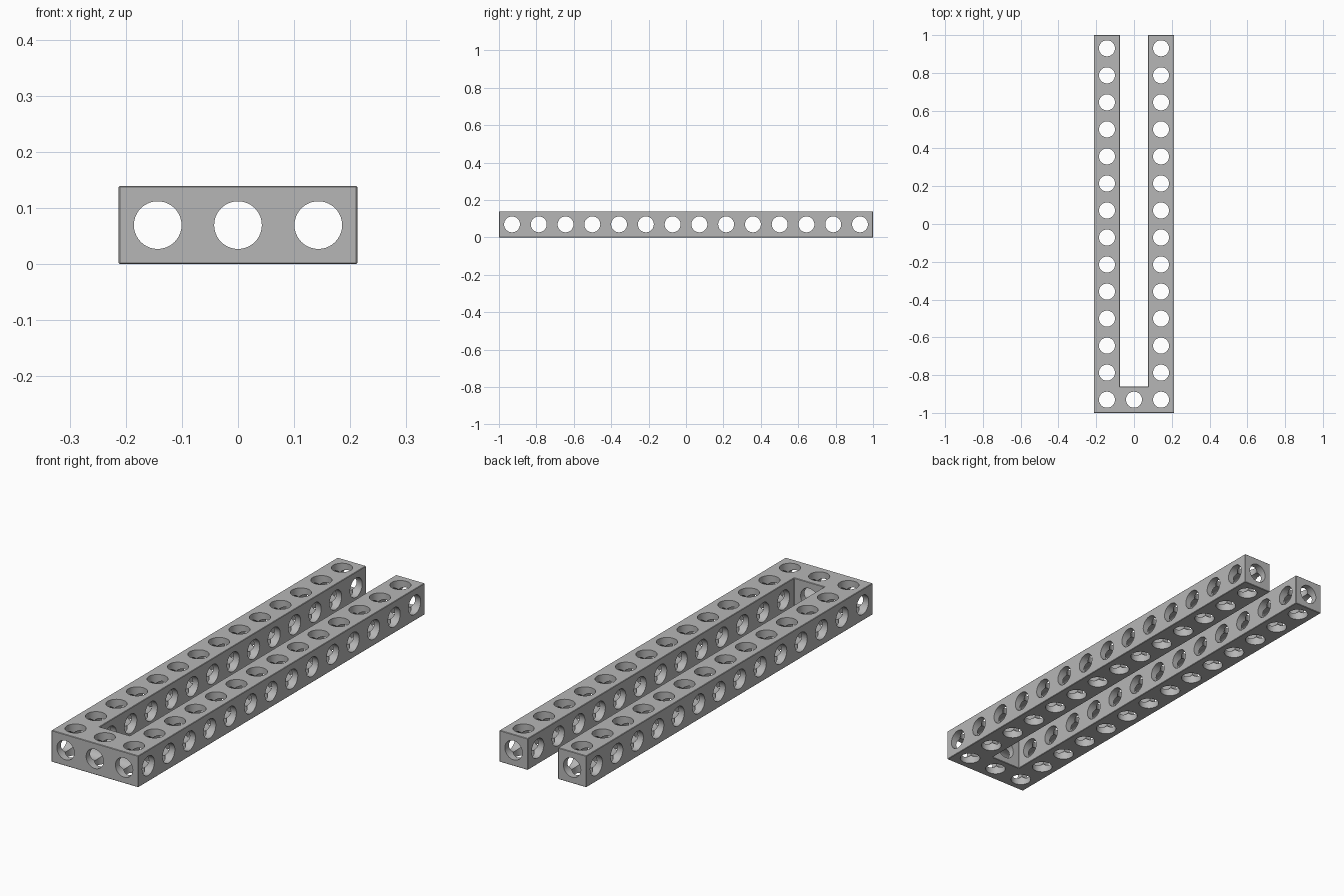
import bpy
import bmesh
from math import pi
from mathutils import Matrix, Vector

PITCH = 0.1431      # hole spacing
T = 0.139           # beam thickness
R = 0.0425          # hole radius
COUNT = 14          # holes along each arm
MID = T / 2

cube = bpy.data.objects.get("Cube")
if cube:
    bpy.data.objects.remove(cube, do_unlink=True)

grey = bpy.data.materials.new("mid grey")
grey.use_nodes = True
colour = (0.47, 0.47, 0.47, 1)
grey.diffuse_color = colour
grey.node_tree.nodes["Principled BSDF"].inputs["Base Color"].default_value = colour


def to_object(bm, name):
    bmesh.ops.recalc_face_normals(bm, faces=bm.faces)
    mesh = bpy.data.meshes.new(name)
    bm.to_mesh(mesh)
    bm.free()
    mesh.materials.append(grey)
    obj = bpy.data.objects.new(name, mesh)
    bpy.context.scene.collection.objects.link(obj)
    return obj


def drill_set(name, rotation, centres, length):
    """One object holding parallel cylinders for one drilling direction."""
    bm = bmesh.new()
    for c in centres:
        bmesh.ops.create_cone(bm, cap_ends=True, segments=40, radius1=R, radius2=R,
                              depth=length, matrix=Matrix.Translation(c) @ rotation)
    obj = to_object(bm, name)
    obj.hide_render = True
    return obj


# U-shaped beam: outline extruded upwards, with finely chamfered edges
outer, inner = PITCH + MID, PITCH - MID
outline = [(-outer, -1), (outer, -1), (outer, 1), (inner, 1),
           (inner, T - 1), (-inner, T - 1), (-inner, 1), (-outer, 1)]
bm = bmesh.new()
base = bm.faces.new([bm.verts.new((x, y, 0)) for x, y in outline])
top = bmesh.ops.extrude_face_region(bm, geom=[base])["geom"]
bmesh.ops.translate(bm, vec=Vector((0, 0, T)),
                    verts=[v for v in top if isinstance(v, bmesh.types.BMVert)])
bmesh.ops.recalc_face_normals(bm, faces=bm.faces)
bmesh.ops.bevel(bm, geom=list(bm.edges), offset=0.002, segments=1, affect='EDGES')
beam = to_object(bm, "perforated_u_beam")

# Holes along the three axes
rows = [(i - (COUNT - 1) / 2) * PITCH for i in range(COUNT)]
columns = (-PITCH, 0, PITCH)
vertical = [(x, y, MID) for y in rows for x in columns if x or y == rows[0]]
drills = [
    drill_set("vertical_drills", Matrix.Identity(4), vertical, 0.3),
    drill_set("cross_drills", Matrix.Rotation(pi / 2, 4, 'Y'),
              [(0, y, MID) for y in rows], 0.6),
    drill_set("lengthwise_drills", Matrix.Rotation(pi / 2, 4, 'X'),
              [(x, 0, MID) for x in columns], 2.2),
]
for drill in drills:
    mod = beam.modifiers.new(drill.name, 'BOOLEAN')
    mod.operation = 'DIFFERENCE'
    mod.solver = 'EXACT'
    mod.object = drill

# Bake the cuts and remove the drills
bpy.context.view_layer.update()
depsgraph = bpy.context.evaluated_depsgraph_get()
result = bpy.data.meshes.new_from_object(beam.evaluated_get(depsgraph))
beam.modifiers.clear()
beam.data = result
for drill in drills:
    bpy.data.objects.remove(drill, do_unlink=True)

result.materials.clear()
result.materials.append(grey)
for face in result.polygons:
    face.material_index = 0

bpy.ops.object.select_all(action='DESELECT')
beam.select_set(True)
bpy.context.view_layer.objects.active = beam
bpy.ops.object.shade_smooth_by_angle(angle=pi / 6)
